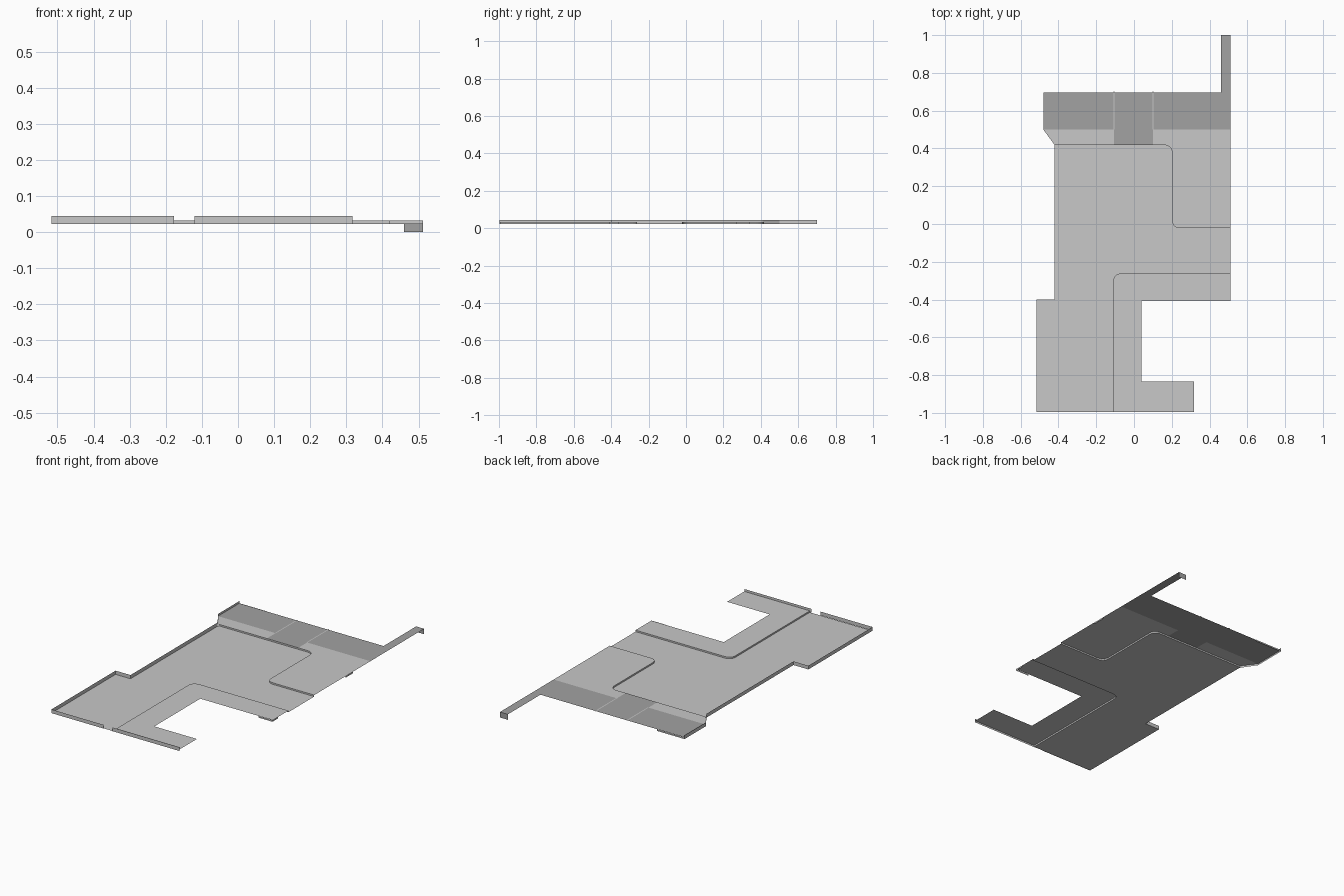
import bpy
import bmesh
from mathutils import Vector

cube = bpy.data.objects.get("Cube")
if cube:
    bpy.data.objects.remove(cube)

FLOOR, DECK, RIM = 0.023, 0.032, 0.045


def material(name, value):
    mat = bpy.data.materials.new(name)
    mat.use_nodes = True
    color = (value, value, value, 1)
    mat.diffuse_color = color
    mat.node_tree.nodes["Principled BSDF"].inputs["Base Color"].default_value = color
    return mat


LIGHT = material("light grey", 0.58)
DARK = material("mid grey", 0.36)


def finish(name, bm, mat):
    mesh = bpy.data.meshes.new(name)
    bm.to_mesh(mesh)
    bm.free()
    mesh.materials.append(mat)
    obj = bpy.data.objects.new(name, mesh)
    bpy.context.collection.objects.link(obj)
    return obj


def sheet(name, outline, z, mat):
    """Flat sheet from an outline, facing up."""
    bm = bmesh.new()
    face = bm.faces.new([bm.verts.new((x, y, z)) for x, y in outline])
    face.normal_update()
    if face.normal.z < 0:
        face.normal_flip()
    bmesh.ops.triangulate(bm, faces=bm.faces[:])
    return finish(name, bm, mat)


def wall(name, path, low, high, mat=LIGHT):
    """Upright strip along a path."""
    bm = bmesh.new()
    rows = [[bm.verts.new((x, y, z)) for x, y in path] for z in (low, high)]
    for i in range(len(path) - 1):
        bm.faces.new((rows[0][i], rows[0][i + 1], rows[1][i + 1], rows[1][i]))
    return finish(name, bm, mat)


def rounded(points, radius=0.045, steps=6):
    """Path with its inner corners rounded."""
    path = [points[0]]
    for a, b, c in zip(points, points[1:], points[2:]):
        a, b, c = Vector(a), Vector(b), Vector(c)
        start = b + (a - b).normalized() * radius
        end = b + (c - b).normalized() * radius
        for i in range(steps + 1):
            t = i / steps
            p = start * (1 - t) ** 2 + b * 2 * t * (1 - t) + end * t ** 2
            path.append((p.x, p.y))
    return path + [points[-1]]


# Step lines between the low floor and the raised decks
front_step = rounded([(-0.11, -0.995), (-0.11, -0.262), (0.512, -0.262)])
back_step = rounded([(0.512, -0.022), (0.202, -0.022), (0.202, 0.418), (0.1, 0.418)])

# Low floor and raised decks
sheet("main_floor", front_step + back_step + [
    (-0.42, 0.418), (-0.42, -0.4), (-0.517, -0.4), (-0.517, -0.995)], FLOOR, LIGHT)
sheet("front_deck", front_step + [
    (0.512, -0.408), (0.04, -0.408), (0.04, -0.835), (0.317, -0.835), (0.317, -0.995)],
    DECK, LIGHT)
sheet("back_deck", back_step + [(0.1, 0.5), (0.512, 0.5)], DECK, LIGHT)
sheet("back_corner_deck", [
    (-0.42, 0.418), (-0.105, 0.418), (-0.105, 0.5), (-0.48, 0.5)], DECK, LIGHT)

# Darker rear strip with its centre pad and long arm
sheet("rear_strip", [
    (-0.48, 0.5), (-0.105, 0.5), (-0.105, 0.418), (0.1, 0.418), (0.1, 0.5),
    (0.512, 0.5), (0.512, 1), (0.46, 1), (0.46, 0.697), (-0.48, 0.697)], DECK, DARK)
wall("arm_end_flap", [(0.46, 1), (0.512, 1)], 0, DECK, DARK)

# Step faces
wall("front_step_face", front_step, FLOOR, DECK)
wall("back_step_face", back_step + [(-0.42, 0.418)], FLOOR, DECK)

# Upright rim on the outer side and the front
wall("side_rim", [
    (-0.48, 0.7), (-0.48, 0.5), (-0.42, 0.41), (-0.42, -0.4), (-0.517, -0.4),
    (-0.517, -0.997), (-0.177, -0.997)], FLOOR, RIM)
wall("front_rim", [(-0.12, -0.997), (0.317, -0.997)], FLOOR, RIM)

# Small lips folded down from the decks
lips = {
    "rear_lip": [(-0.48, 0.699), (-0.3, 0.699)],
    "side_lip": [(0.512, 0.27), (0.512, 0.34)],
    "inner_lip": [(0.42, -0.41), (0.512, -0.41), (0.512, -0.36)],
}
for name, path in lips.items():
    wall(name, path, FLOOR, DECK)

# Thin light seams across the rear strip
for name, x in (("seam_a", -0.105), ("seam_b", 0.1)):
    sheet(name, [(x - 0.003, 0.5), (x + 0.003, 0.5),
                 (x + 0.003, 0.702), (x - 0.003, 0.702)], DECK + 0.001, LIGHT)
